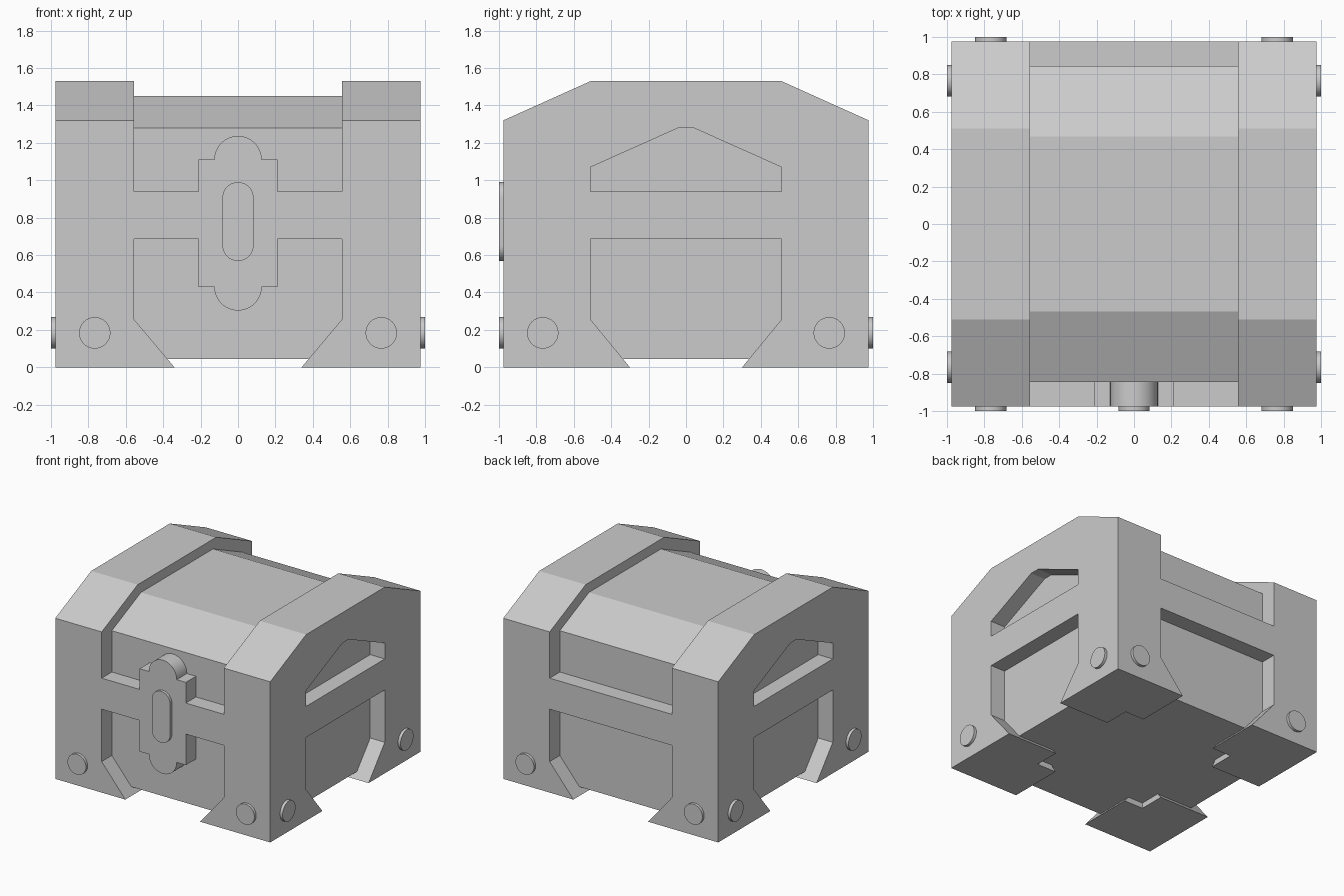
import bpy
import bmesh
from math import cos, sin, pi

cube = bpy.data.objects.get("Cube")
if cube:
    bpy.data.objects.remove(cube, do_unlink=True)

grey = bpy.data.materials.new("plain grey")
grey.use_nodes = True
GREY = (0.6, 0.6, 0.6, 1)
grey.diffuse_color = GREY
grey.node_tree.nodes["Principled BSDF"].inputs["Base Color"].default_value = GREY

OUT, IN = 0.977, 0.845      # frame outer face and recessed panel face
BAND = 0.555                # inner edge of the raised end bands
FOOT = 0.515                # inner edge of the foot blocks


def prism(name, outline, axis, near, far, mirror=(False, False), smooth=False):
    """Extrude a (side, height) outline along x or y, then mirror it."""
    bm = bmesh.new()

    def ring(d):
        return [bm.verts.new((d, u, z) if axis == "x" else (u, d, z)) for u, z in outline]

    a, b = ring(near), ring(far)
    bm.faces.new(a)
    bm.faces.new(b)
    n = len(a)
    for i in range(n):
        j = (i + 1) % n
        bm.faces.new((a[i], a[j], b[j], b[i]))
    bmesh.ops.recalc_face_normals(bm, faces=bm.faces)
    # open the faces on a mirror plane so both halves join cleanly
    for k in (0, 1):
        if mirror[k]:
            seam = [f for f in bm.faces if all(abs(v.co[k]) < 1e-5 for v in f.verts)]
            bmesh.ops.delete(bm, geom=seam, context="FACES_ONLY")
    mesh = bpy.data.meshes.new(name)
    bm.to_mesh(mesh)
    bm.free()
    mesh.materials.append(grey)
    ob = bpy.data.objects.new(name, mesh)
    bpy.context.collection.objects.link(ob)
    if smooth:
        bpy.ops.object.select_all(action="DESELECT")
        ob.select_set(True)
        bpy.context.view_layer.objects.active = ob
        bpy.ops.object.shade_smooth_by_angle(angle=pi / 6)
    if any(mirror):
        mod = ob.modifiers.new("Mirror", "MIRROR")
        mod.use_axis = (mirror[0], mirror[1], False)
    return ob


def arc(cu, cz, r, start, end, steps):
    angles = [start + (end - start) * i / steps for i in range(steps + 1)]
    return [(cu + r * cos(t), cz + r * sin(t)) for t in angles]


BOTH = (True, True)

# Recessed chest body with its angled lid
prism("chest_body", [(-IN, 0.045), (IN, 0.045), (IN, 1.28), (0.467, 1.45),
                     (-0.467, 1.45), (-IN, 1.28)], "x", -IN, IN)

# Raised bands over the two ends of the lid
prism("end_bands", [(0, 0.255), (OUT, 0.255), (OUT, 1.32), (0.51, 1.53), (0, 1.53)],
      "x", BAND, IN, BOTH)

# Side frames with gable window and lower opening
prism("side_frames", [(0, 0.685), (0.51, 0.685), (0.51, 0.255), (0.30, 0), (OUT, 0),
                      (OUT, 1.32), (0.51, 1.53), (0, 1.53), (0, 1.28), (0.04, 1.28),
                      (0.51, 1.07), (0.51, 0.94), (0, 0.94)], "x", IN, OUT, BOTH)

# Front and back straps and legs
prism("cross_straps", [(0, 0.685), (BAND, 0.685), (BAND, 0.94), (0, 0.94)],
      "y", IN, OUT, BOTH)
prism("legs", [(0.34, 0), (IN, 0), (IN, 0.255), (BAND, 0.255)], "y", IN, OUT, BOTH)

# Foot blocks under the body
prism("feet_front_back", [(0.34, 0), (IN, 0), (IN, 0.05), (0.382, 0.05)],
      "y", FOOT, IN, BOTH)
prism("feet_sides", [(0.30, 0), (IN, 0), (IN, 0.05), (0.341, 0.05)],
      "x", FOOT, IN, BOTH)

# Latch plate with rounded ends, and its raised lock
latch = [(0.21, 0.43), (0.21, 1.11)] + arc(0, 1.11, 0.127, 0, pi, 16)
latch += [(-0.21, 1.11), (-0.21, 0.43)] + arc(0, 0.43, 0.127, pi, 2 * pi, 16)
prism("latch_plate", latch, "y", -OUT, -IN + 0.01, smooth=True)
lock = arc(0, 0.907, 0.083, 0, pi, 16) + arc(0, 0.651, 0.083, pi, 2 * pi, 16)
prism("latch_lock", lock, "y", -1, -OUT + 0.01, smooth=True)

# Rivets near every bottom corner
rivet = arc(0.766, 0.184, 0.084, 0, 2 * pi, 32)[:-1]
for name, axis in (("rivets_front_back", "y"), ("rivets_sides", "x")):
    prism(name, rivet, axis, OUT - 0.01, 1, BOTH, smooth=True)
